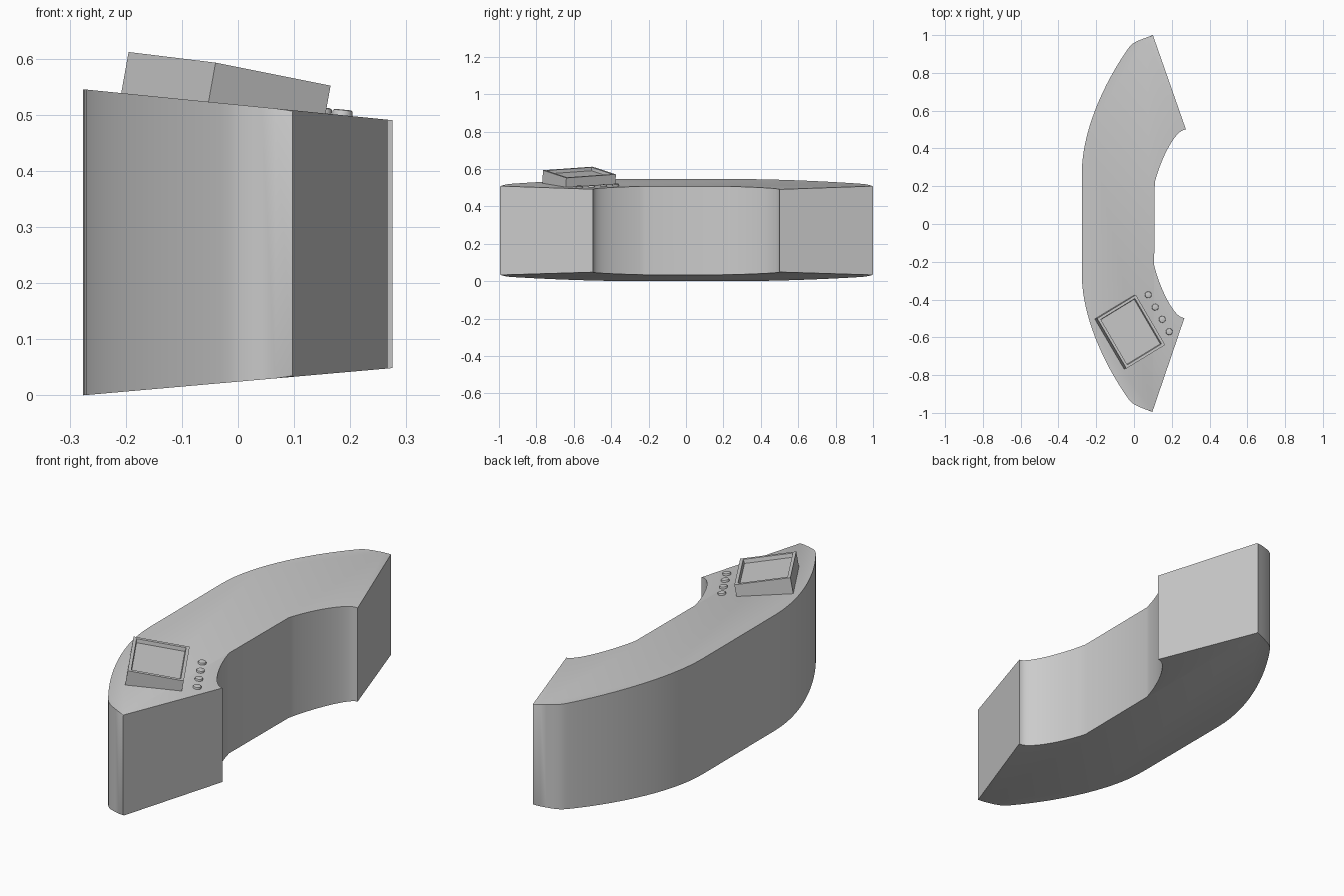
import bpy, bmesh, math
from mathutils import Vector, Matrix
from mathutils.geometry import interpolate_bezier

if "Cube" in bpy.data.objects:
    bpy.data.objects.remove(bpy.data.objects["Cube"])


def top_z(x):
    return 0.518 - 0.1 * x


def bottom_z(x):
    return 0.0245 + 0.088 * x


def arc(a, b, c, d, n):
    return [Vector(p) for p in interpolate_bezier(
        *[Vector((*q, 0)) for q in (a, b, c, d)], n)]


def finish(name, bm, angle=30):
    bmesh.ops.recalc_face_normals(bm, faces=bm.faces)
    me = bpy.data.meshes.new(name)
    bm.to_mesh(me)
    bm.free()
    ob = bpy.data.objects.new(name, me)
    bpy.context.collection.objects.link(ob)
    bpy.ops.object.select_all(action='DESELECT')
    ob.select_set(True)
    bpy.context.view_layer.objects.active = ob
    bpy.ops.object.shade_smooth_by_angle(angle=math.radians(angle))
    return ob


# Half outline of the curved counter, outer side then inner side
outer = arc((-0.276, 0.27), (-0.276, 0.5), (-0.15, 0.76), (-0.03, 0.93), 16)
outer += arc((-0.03, 0.93), (-0.005, 0.965), (0.02, 0.97), (0.1, 1.0), 8)[1:]
inner = arc((0.275, 0.5), (0.22, 0.505), (0.14, 0.34), (0.11, 0.22), 14)
half = outer + inner
# The front end is very slightly shorter than the back end
front = [Vector((p.x - 0.008 * max(0, p.x) / 0.27, -p.y * 0.995, 0)) for p in half]
outline = half + front[::-1]

# Counter body: outline between sloping bottom and top
bm = bmesh.new()
low = [bm.verts.new((p.x, p.y, bottom_z(p.x))) for p in outline]
high = [bm.verts.new((p.x, p.y, top_z(p.x))) for p in outline]
bm.faces.new(low[::-1])
bm.faces.new(high)
n = len(outline)
for i in range(n):
    j = (i + 1) % n
    bm.faces.new((low[i], low[j], high[j], high[i]))
# Soften the outer rim
k = len(outer)
rim_ids = set(range(k)) | set(range(n - k, n))
rim = []
for ring in (low, high):
    for i in range(n):
        j = (i + 1) % n
        if i in rim_ids and j in rim_ids:
            rim.append(bm.edges.get((ring[i], ring[j])))
bmesh.ops.bevel(bm, geom=rim, offset=0.006, segments=2, profile=0.5, affect='EDGES')
finish("counter_body", bm)

# Tilted display housing with a recessed screen
a, b, d = Vector((-0.195, -0.5, 0.612)), Vector((0.01, -0.375, 0.571)), Vector((-0.04, -0.765, 0.593))
corners = [a, b, b + d - a, d]
normal = (d - a).cross(b - a).normalized()
bm = bmesh.new()
top = [bm.verts.new(p) for p in corners]
base = [bm.verts.new(p - normal * 0.085) for p in corners]
screen = bm.faces.new(top)
bm.faces.new(base)
for i in range(4):
    j = (i + 1) % 4
    bm.faces.new((base[i], base[j], top[j], top[i]))
bmesh.ops.recalc_face_normals(bm, faces=bm.faces)
bmesh.ops.inset_region(bm, faces=[screen], thickness=0.02)
bmesh.ops.inset_region(bm, faces=[screen], thickness=0.004, depth=-0.018)
finish("display_housing", bm)

# Row of round buttons lying on the sloping top
slope = Matrix.Rotation(math.atan(0.1), 4, 'Y')
for i in range(4):
    x, y = 0.075 + 0.037 * i, -0.375 - 0.065 * i
    bm = bmesh.new()
    bmesh.ops.create_cone(bm, cap_ends=True, segments=12, radius1=0.018,
                          radius2=0.018, depth=0.02)
    edges = [e for e in bm.edges if all(v.co.z > 0 for v in e.verts)]
    bmesh.ops.bevel(bm, geom=edges, offset=0.004, segments=2, profile=0.5, affect='EDGES')
    bm.transform(Matrix.Translation((x, y, top_z(x))) @ slope)
    finish(f"button_{i + 1}", bm, 40)
